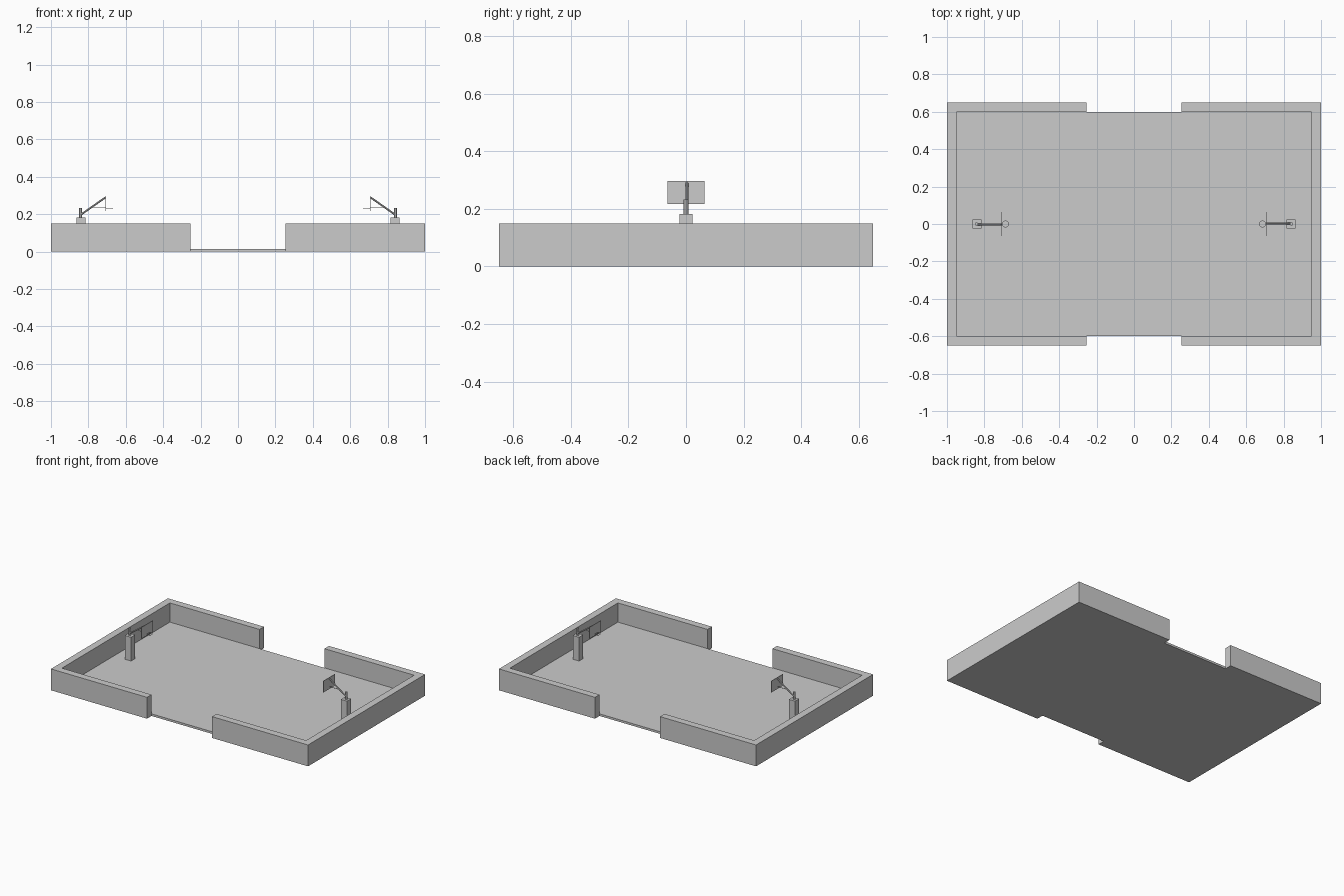
import bpy
import math
from mathutils import Vector

cube = bpy.data.objects.get("Cube")
if cube:
    bpy.data.objects.remove(cube, do_unlink=True)

grey = bpy.data.materials.new("light_grey")
grey.use_nodes = True
colour = (0.6, 0.6, 0.6, 1)
grey.diffuse_color = colour
grey.node_tree.nodes["Principled BSDF"].inputs["Base Color"].default_value = colour


def finish(obj, name):
    obj.name = name
    obj.data.materials.append(grey)
    return obj


def box(name, low, high):
    low, high = Vector(low), Vector(high)
    bpy.ops.mesh.primitive_cube_add(size=1, location=(low + high) / 2)
    obj = bpy.context.object
    for v in obj.data.vertices:
        v.co = v.co * (high - low)
    return finish(obj, name)


def rod(name, start, end, radius, sides=8):
    start, end = Vector(start), Vector(end)
    axis = end - start
    bpy.ops.mesh.primitive_cylinder_add(vertices=sides, radius=radius, depth=axis.length,
                                        location=(start + end) / 2,
                                        rotation=axis.to_track_quat('Z', 'Y').to_euler())
    bpy.ops.object.shade_smooth_by_angle()
    return finish(bpy.context.object, name)


# Court floor
LENGTH, WIDTH, WALL, HEIGHT, GATE = 1.0, 0.65, 0.05, 0.15, 0.253
box("court_floor", (-LENGTH + WALL, -WIDTH + WALL, 0), (LENGTH - WALL, WIDTH - WALL, 0.015))


# C-shaped perimeter wall at each end, leaving a gate in both long sides
def end_wall(name, s):
    inner_x, inner_y = LENGTH - WALL, WIDTH - WALL
    outline = [(GATE, -WIDTH), (LENGTH, -WIDTH), (LENGTH, WIDTH), (GATE, WIDTH),
               (GATE, inner_y), (inner_x, inner_y), (inner_x, -inner_y), (GATE, -inner_y)]
    n = len(outline)
    verts = [(s * x, s * y, z) for z in (0, HEIGHT) for x, y in outline]
    faces = [tuple(reversed(range(n))), tuple(range(n, 2 * n))]
    faces += [(i, (i + 1) % n, (i + 1) % n + n, i + n) for i in range(n)]
    mesh = bpy.data.meshes.new(name)
    mesh.from_pydata(verts, [], faces)
    obj = bpy.data.objects.new(name, mesh)
    bpy.context.collection.objects.link(obj)
    finish(obj, name)


# Hoop stand, modelled facing -x and turned half round for the other end
def hoop(side, angle):
    parts = [
        box(side + "_hoop_post", (0.816, -0.023, 0.015), (0.864, 0.023, 0.182)),
        rod(side + "_hoop_pin", (0.842, 0, 0.18), (0.842, 0, 0.232), 0.008, 12),
        rod(side + "_hoop_arm", (0.842, 0.003, 0.196), (0.71, 0.003, 0.289), 0.005),
        rod(side + "_hoop_brace", (0.775, 0.003, 0.234), (0.707, 0.003, 0.234), 0.002),
        box(side + "_backboard", (0.705, -0.065, 0.217), (0.709, 0.065, 0.297)),
    ]
    bpy.ops.mesh.primitive_torus_add(location=(0.687, 0, 0.231), major_radius=0.017,
                                     minor_radius=0.0015, major_segments=24, minor_segments=6)
    bpy.ops.object.shade_smooth_by_angle()
    parts.append(finish(bpy.context.object, side + "_hoop_rim"))
    pivot = bpy.data.objects.new(side + "_hoop_stand", None)
    bpy.context.collection.objects.link(pivot)
    for part in parts:
        part.parent = pivot
    pivot.rotation_euler.z = angle


for side, sign, angle in (("left", 1, 0), ("right", -1, math.pi)):
    end_wall(side + "_end_wall", sign)
    hoop(side, angle)
